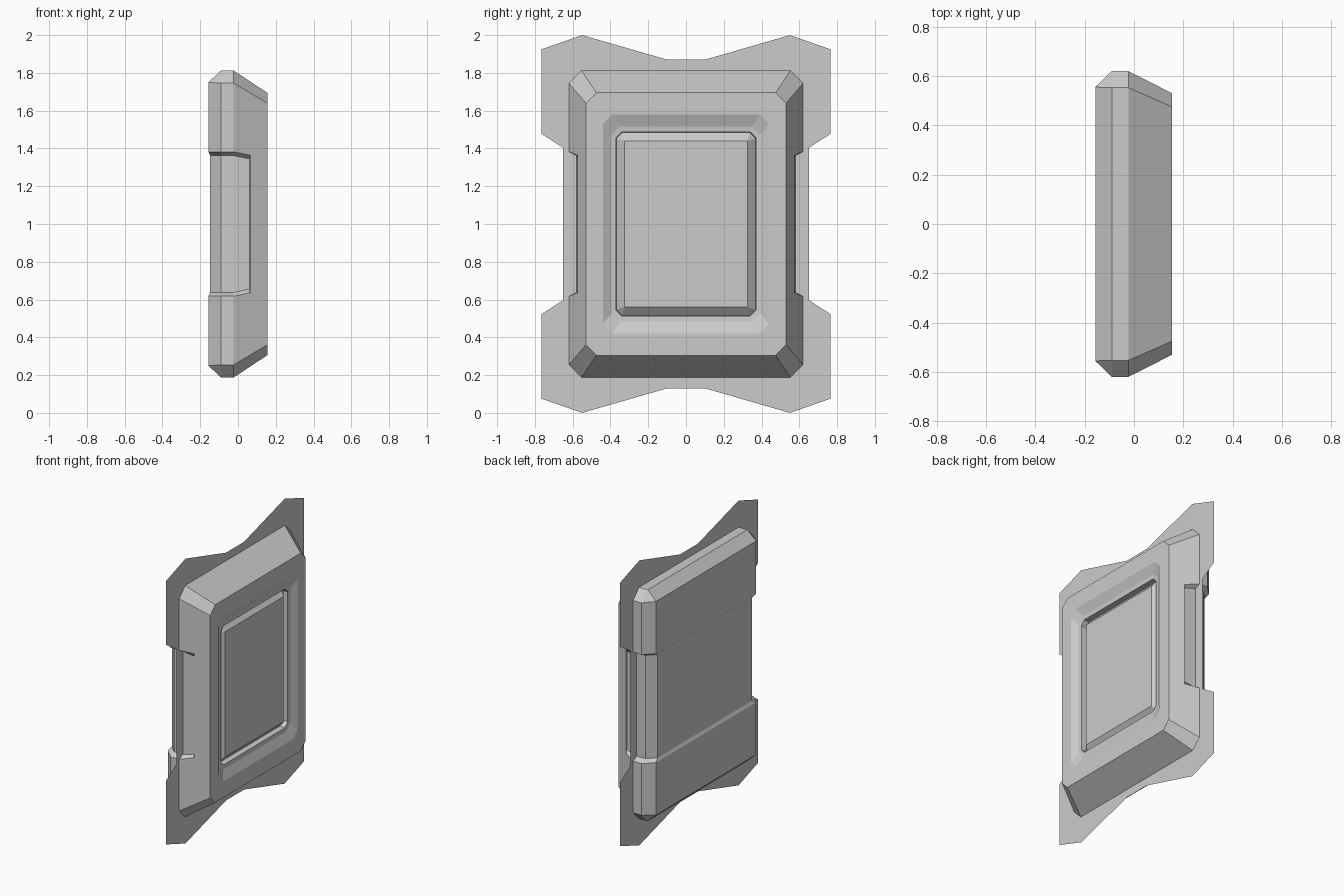
import bpy
import bmesh

if "Cube" in bpy.data.objects:
    bpy.data.objects.remove(bpy.data.objects["Cube"])

grey = bpy.data.materials.new("light_grey")
grey.use_nodes = True
colour = (0.6, 0.6, 0.6, 1)
grey.diffuse_color = colour
grey.node_tree.nodes["Principled BSDF"].inputs["Base Color"].default_value = colour


def finish(name, bm):
    """Turn a quarter mesh into an object mirrored left-right and top-bottom."""
    bmesh.ops.remove_doubles(bm, verts=bm.verts[:], dist=0.0002)
    mesh = bpy.data.meshes.new(name)
    bm.to_mesh(mesh)
    bm.free()
    mesh.materials.append(grey)
    obj = bpy.data.objects.new(name, mesh)
    obj.location.z = 1
    bpy.context.collection.objects.link(obj)
    mirror = obj.modifiers.new("quarter_mirror", "MIRROR")
    mirror.use_axis = (False, True, True)
    mirror.merge_threshold = 0.0005
    return obj


def ring(x, w, h, c=0, d=0, n=0.365, dent=0):
    """Quarter outline with corner cut c and a side grip of depth d below height n."""
    low = n - 0.02
    return [(x, 0, h), (x, max(w - c, 0), h), (x, w, h - c), (x, w, n),
            (x + dent, w - d, low), (x + dent, w - d, 0)]


def taper(x, d=0):
    """Outline on the sloping front sides."""
    t = (x + 0.023) / 0.178
    return ring(x, 0.62 - 0.09 * t, 0.8125 - 0.1175 * t, 0.067 - 0.012 * t, d)


# Casing: back, sides with grips, front rim, sunken frame, raised panel
grip = 0.3825
rings = [
    ring(-0.157, 0, 0.75, n=grip, dent=0.01),
    ring(-0.157, 0.555, 0.75, d=0.03, n=grip, dent=0.01),
    ring(-0.09, 0.62, 0.8125, 0.067, 0.04, grip),
    ring(-0.023, 0.62, 0.8125, 0.067, 0.04, grip),
    taper(0.06, 0.008),
    taper(0.065),
    taper(0.155),
    ring(0.155, 0.44, 0.58, 0.05),
    ring(0.13, 0.395, 0.517, 0.045),
    ring(0.127, 0.37, 0.487, 0.03),
    ring(0.09, 0.367, 0.484, 0.03),
    ring(0.127, 0.325, 0.44),
    ring(0.127, 0, 0.44),
]
bm = bmesh.new()
loops = [[bm.verts.new(p) for p in r] for r in rings]
for a, b in zip(loops, loops[1:]):
    for i in range(len(a) - 1):
        bm.faces.new((b[i], b[i + 1], a[i + 1], a[i]))
finish("casing", bm)

# Thin flange around the casing
outline = [(0, 0.87), (0.10, 0.87), (0.55, 1.0), (0.765, 0.925),
           (0.765, 0.477), (0.65, 0.403), (0.65, 0), (0, 0)]
bm = bmesh.new()
bm.faces.new([bm.verts.new((-0.023, y, z)) for y, z in reversed(outline)])
finish("flange", bm)
